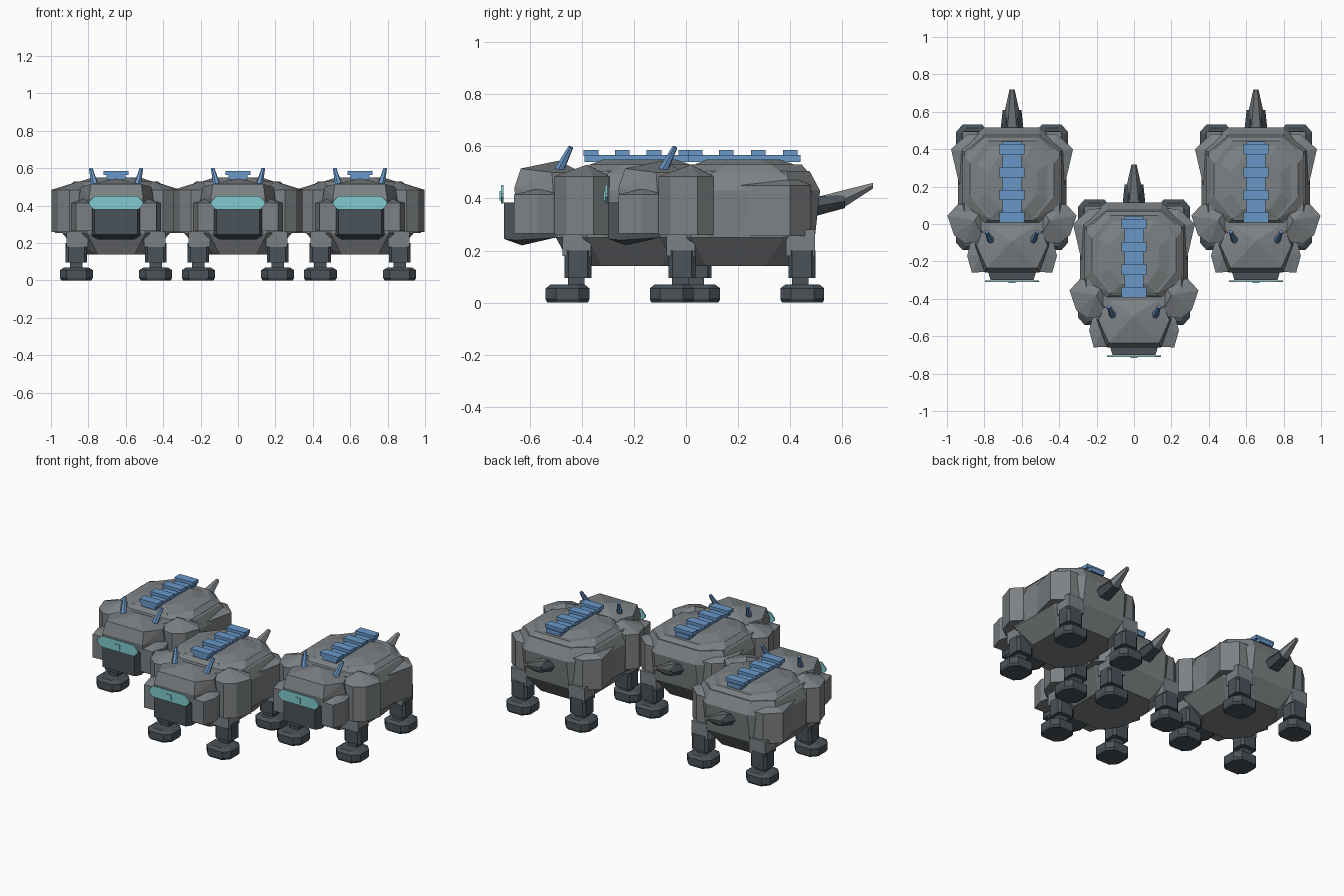
import bpy, bmesh, math
from mathutils import Vector

if "Cube" in bpy.data.objects:
    bpy.data.objects.remove(bpy.data.objects["Cube"])


def material(name, rgb):
    m = bpy.data.materials.new(name)
    m.diffuse_color = (*rgb, 1)
    m.use_nodes = True
    m.node_tree.nodes["Principled BSDF"].inputs["Base Color"].default_value = m.diffuse_color
    return m


GREY = material("armour grey", (0.205, 0.22, 0.23))
DARK = material("dark slate", (0.068, 0.085, 0.10))
BLUE = material("ridge blue", (0.14, 0.31, 0.58))
TEAL = material("visor teal", (0.22, 0.60, 0.62))

# Three matching beasts: side pair behind, one in front
PLACES = {"left": (-0.652, 0), "middle": (0, -0.40), "right": (0.652, 0)}


def add_hull(bm, pts):
    part = bmesh.new()
    for p in pts:
        part.verts.new(p)
    res = bmesh.ops.convex_hull(part, input=part.verts[:])
    junk = [v for v in set(res["geom_interior"] + res["geom_unused"])
            if isinstance(v, bmesh.types.BMVert)]
    bmesh.ops.delete(part, geom=junk, context='VERTS')
    bmesh.ops.dissolve_limit(part, angle_limit=math.radians(2),
                             verts=part.verts[:], edges=part.edges[:])
    bmesh.ops.recalc_face_normals(part, faces=part.faces[:])
    tmp = bpy.data.meshes.new("tmp")
    part.to_mesh(tmp)
    part.free()
    bm.from_mesh(tmp)
    bpy.data.meshes.remove(tmp)


def make(name, mat, hulls):
    """One faceted mesh made of convex solids, placed on every beast."""
    bm = bmesh.new()
    for pts in hulls:
        add_hull(bm, pts)
    me = bpy.data.meshes.new(name)
    bm.to_mesh(me)
    bm.free()
    me.materials.append(mat)
    for side, (x, y) in PLACES.items():
        ob = bpy.data.objects.new(f"{side}_{name}", me)
        ob.location = (x, y, 0)
        bpy.context.collection.objects.link(ob)


def mirror(pts):
    return [(-x, y, z) for x, y, z in pts]


def pair(pts):
    return [pts, mirror(pts)]


def centred(pts):
    return [pts + mirror(pts)]


def octagon(cx, hx, y0, y1, z, cut_x, cut_y):
    """Chamfered rectangle ring at height z."""
    cy, hy = (y0 + y1) / 2, (y1 - y0) / 2
    return [(cx + sx * a, cy + sy * b, z) for sx in (-1, 1) for sy in (-1, 1)
            for a, b in ((hx, hy - cut_y), (hx - cut_x, hy))]


def box(x0, x1, y0, y1, z0, z1):
    return [(x, y, z) for x in (x0, x1) for y in (y0, y1) for z in (z0, z1)]


def pod(plan, z0, z1, apex):
    """Vertical prism with a faceted peaked top."""
    return [(x, y, z) for x, y in plan for z in (z0, z1)] + [apex]


# Trunk
make("body", GREY, [
    octagon(0, 0.19, -0.04, 0.42, 0.14, 0.09, 0.12)
    + octagon(0, 0.285, -0.10, 0.495, 0.25, 0.13, 0.12)
    + octagon(0, 0.29, -0.09, 0.515, 0.43, 0.14, 0.11)
    + octagon(0, 0.255, -0.05, 0.475, 0.505, 0.11, 0.09)])

# Back shell in two stepped layers
make("back_shell", GREY, [
    octagon(0, 0.265, 0.0, 0.475, 0.495, 0.11, 0.10)
    + octagon(0, 0.225, 0.03, 0.445, 0.53, 0.10, 0.12),
    octagon(0, 0.205, 0.02, 0.43, 0.525, 0.08, 0.10)
    + octagon(0, 0.13, 0.08, 0.36, 0.55, 0.06, 0.08)])

# Shoulder, hip and cheek pods
make("shoulders", GREY, pair(pod(
    [(0.14, -0.09), (0.25, -0.105), (0.31, -0.06), (0.345, 0.045),
     (0.29, 0.105), (0.14, 0.11)], 0.26, 0.485, (0.20, 0.02, 0.53))))
make("hips", GREY, pair(pod(
    [(0.12, 0.485), (0.24, 0.48), (0.326, 0.40), (0.305, 0.31),
     (0.28, 0.20), (0.12, 0.20)], 0.255, 0.45, (0.21, 0.38, 0.495))))
make("cheeks", GREY, pair(pod(
    [(0.12, -0.255), (0.215, -0.26), (0.24, -0.17), (0.225, -0.11),
     (0.19, -0.06), (0.12, -0.06)], 0.265, 0.415, (0.165, -0.16, 0.44))))

# Head with peaked crown
make("head", GREY, centred(
    [(0.14, -0.24, 0.28), (0.14, 0.0, 0.28),
     (0.145, -0.26, 0.44), (0.20, -0.11, 0.43), (0.15, 0.0, 0.43),
     (0.135, -0.235, 0.515), (0.19, -0.115, 0.50), (0.14, 0.0, 0.50),
     (0.0, -0.09, 0.545)]))

# Jaw block
make("jaw", DARK, centred(
    [(0.115, -0.30, 0.385), (0.115, -0.30, 0.245), (0.10, -0.23, 0.22),
     (0.13, -0.25, 0.385), (0.13, -0.25, 0.24), (0.13, -0.08, 0.385),
     (0.12, -0.10, 0.25)]))

# Visor plate with small centre stud
make("visor", TEAL,
     centred([(x, y, z) for y in (-0.311, -0.302) for x, z in
              ((0.115, 0.452), (0.145, 0.42), (0.145, 0.405), (0.12, 0.38))])
     + [box(-0.018, 0.018, -0.316, -0.31, 0.393, 0.428)])


# Horns lean outward and back
def horn(n=6):
    a, b = Vector((0.112, -0.09, 0.505)), Vector((0.135, -0.042, 0.598))
    axis = (b - a).normalized()
    u = axis.orthogonal().normalized()
    v = axis.cross(u)
    return [tuple(c + r * (math.cos(t) * u + math.sin(t) * v))
            for c, r in ((a, 0.02), (b, 0.01))
            for t in (2 * math.pi * k / n for k in range(n))]


make("horns", BLUE, pair(horn()))

# Spine strip with four raised plates
make("spine_ridge", BLUE, [box(-0.05, 0.05, 0.01, 0.44, 0.54, 0.567)]
     + [box(-0.067, 0.067, y - 0.028, y + 0.028, 0.563, 0.586)
        for y in (0.035, 0.155, 0.277, 0.40)])


# Tail: faceted socket and long spike
def hexagon(y, hx, z0, z1):
    zc = (z0 + z1) / 2
    return [(s * hx, y, zc) for s in (-1, 1)] + \
           [(s * hx * 0.55, y, z) for s in (-1, 1) for z in (z0, z1)]


make("tail_socket", DARK, [hexagon(0.47, 0.065, 0.325, 0.405)
                           + hexagon(0.61, 0.05, 0.363, 0.415)])
make("tail_spike", GREY, [hexagon(0.50, 0.045, 0.355, 0.405)
                          + hexagon(0.61, 0.038, 0.368, 0.428)
                          + hexagon(0.718, 0.014, 0.438, 0.460)])

# Legs, ankles and feet; the front feet reach forward
for name, leg_y, foot_y in (("front", -0.015, -0.055), ("rear", 0.445, 0.447)):
    make(f"{name}_legs", DARK, pair(
        octagon(0.212, 0.058, leg_y - 0.052, leg_y + 0.052, 0.095, 0.015, 0.015)
        + octagon(0.212, 0.058, leg_y - 0.052, leg_y + 0.052, 0.20, 0.015, 0.015)))
    make(f"{name}_ankles", DARK, pair(
        box(0.18, 0.245, leg_y - 0.038, leg_y + 0.025, 0.055, 0.10)))
    make(f"{name}_feet", DARK, pair(
        octagon(0.212, 0.08, foot_y - 0.078, foot_y + 0.078, 0.0, 0.035, 0.04)
        + octagon(0.212, 0.088, foot_y - 0.084, foot_y + 0.084, 0.013, 0.035, 0.04)
        + octagon(0.212, 0.088, foot_y - 0.084, foot_y + 0.084, 0.055, 0.035, 0.04)
        + octagon(0.212, 0.065, foot_y - 0.065, foot_y + 0.065, 0.07, 0.03, 0.035)))
    # Upper thighs tucked under the trunk
    make(f"{name}_thighs", GREY, pair(
        box(0.15, 0.265, leg_y - 0.06, leg_y + 0.05, 0.18, 0.28)))
